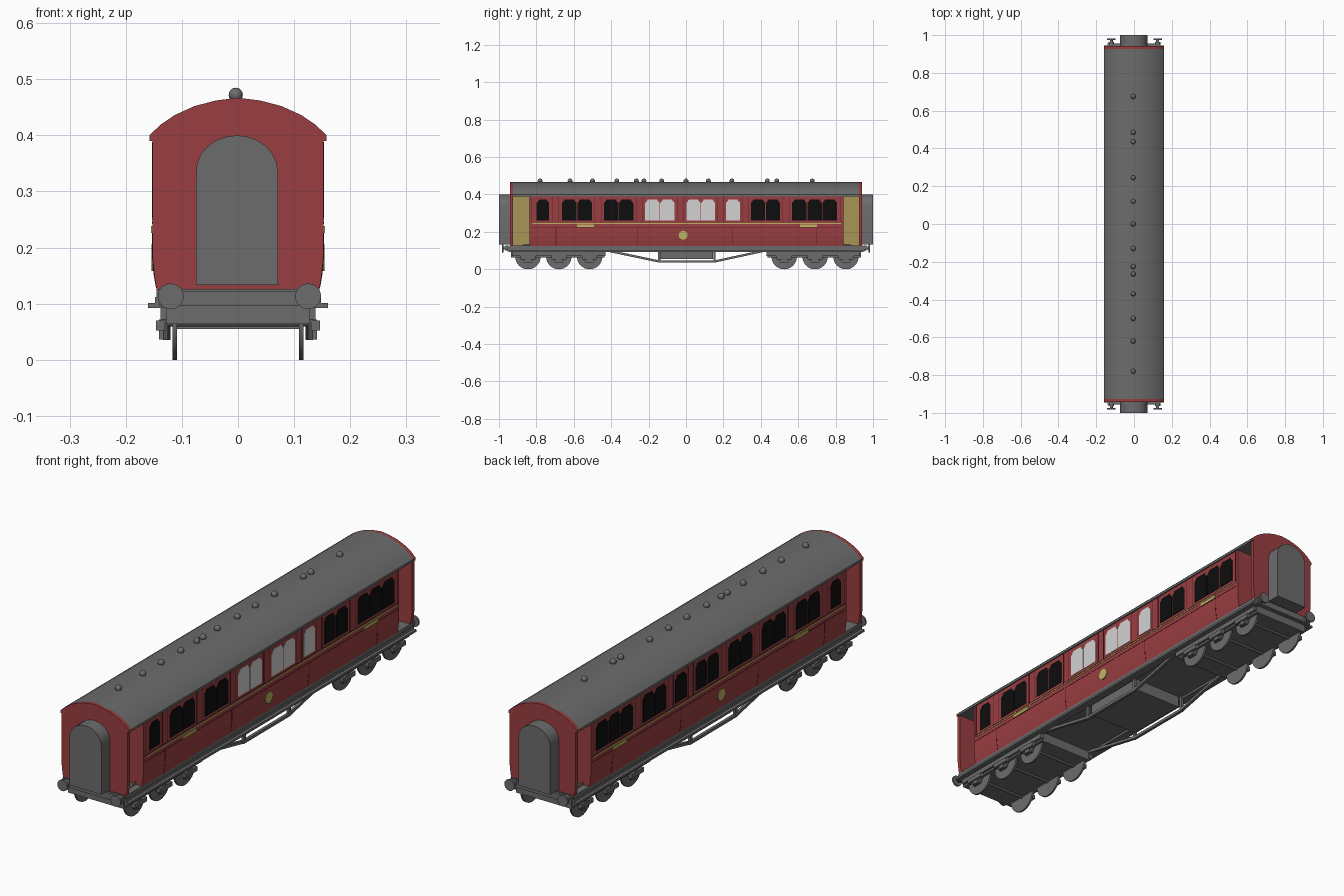
import bpy, bmesh, math
from mathutils import Vector

if "Cube" in bpy.data.objects:
    bpy.data.objects.remove(bpy.data.objects["Cube"])


def material(name, r, g, b):
    m = bpy.data.materials.new(name)
    m.diffuse_color = (r, g, b, 1)
    m.use_nodes = True
    m.node_tree.nodes["Principled BSDF"].inputs["Base Color"].default_value = m.diffuse_color
    return m


RED = material("maroon_red", 0.32, 0.048, 0.052)
GREY = material("dark_grey", 0.15, 0.15, 0.15)
TAN = material("tan", 0.39, 0.30, 0.095)
GOLD = material("gold", 0.50, 0.46, 0.12)
BLACK = material("black_glass", 0.004, 0.004, 0.004)
WHITE = material("pale_glass", 0.65, 0.65, 0.65)
LINE = material("dark_maroon", 0.10, 0.016, 0.03)


def prism(bm, pts, axis, a, b):
    """Extrude a flat outline: (y,z) points along x, or (x,z) points along y."""
    place = (lambda p, t: (t, p[0], p[1])) if axis == 'x' else (lambda p, t: (p[0], t, p[1]))
    ra = [bm.verts.new(place(p, a)) for p in pts]
    rb = [bm.verts.new(place(p, b)) for p in pts]
    n = len(pts)
    bm.faces.new(ra)
    bm.faces.new(rb[::-1])
    for i in range(n):
        bm.faces.new((ra[i], rb[i], rb[(i + 1) % n], ra[(i + 1) % n]))


def box(bm, x0, x1, y0, y1, z0, z1):
    prism(bm, rect(y0, y1, z0, z1), 'x', x0, x1)


def rect(u0, u1, v0, v1):
    return [(u0, v0), (u1, v0), (u1, v1), (u0, v1)]


def circle(u, v, r, n=24):
    return [(u + r * math.cos(2 * math.pi * i / n), v + r * math.sin(2 * math.pi * i / n)) for i in range(n)]


def bar(p, q, w):
    """Outline of a straight bar from p to q."""
    p, q = Vector(p), Vector(q)
    d = (q - p).normalized() * w / 2
    s = Vector((-d.y, d.x))
    return [tuple(v) for v in (p - s, q - s, q + s, p + s)]


def finish(name, bm, mat, smooth=False):
    bmesh.ops.recalc_face_normals(bm, faces=bm.faces)
    me = bpy.data.meshes.new(name)
    bm.to_mesh(me)
    bm.free()
    me.materials.append(mat)
    ob = bpy.data.objects.new(name, me)
    bpy.context.collection.objects.link(ob)
    if smooth:
        bpy.ops.object.select_all(action='DESELECT')
        ob.select_set(True)
        bpy.context.view_layer.objects.active = ob
        bpy.ops.object.shade_smooth_by_angle(angle=math.radians(35))
    return ob


def mirror_pts(half):
    return half + [(-x, z) for x, z in reversed(half) if x > 0]


SIDES = (-1, 1)
W = 0.152          # half width of the body
ROOF = [(0.158, 0.39), (0.158, 0.40), (0.138, 0.419), (0.113, 0.436), (0.078, 0.452), (0.04, 0.462), (0, 0.467)]
WALL = [(0.145, 0.125), (0.149, 0.15), (W, 0.18), (W, 0.39)]

# Main body between the two open vestibules
bm = bmesh.new()
prism(bm, mirror_pts(WALL), 'y', -0.838, 0.842)
finish("body_shell", bm, RED)

# End walls follow the body and roof outline
bm = bmesh.new()
for s in SIDES:
    prism(bm, mirror_pts(WALL + ROOF), 'y', s * 0.926, s * 0.942)
finish("end_walls", bm, RED)

# Roof
bm = bmesh.new()
prism(bm, mirror_pts(ROOF), 'y', -0.9395, 0.9395)
finish("roof", bm, GREY, True)

# Vestibule inner walls seen through the doorways
bm = bmesh.new()
for s in SIDES:
    box(bm, -0.06, 0.06, s * 0.838, s * 0.93, 0.125, 0.392)
finish("vestibule_walls", bm, TAN)

# Arched gangway connections
arch = [(0.073, 0.133), (0.073, 0.335)] + [
    (0.073 * math.cos(a), 0.335 + 0.065 * math.sin(a)) for a in [math.pi / 12 * i for i in range(1, 12)]
] + [(-0.073, 0.335), (-0.073, 0.133)]
bm = bmesh.new()
for s in SIDES:
    prism(bm, [(x - 0.002, z) for x, z in arch], 'y', s * 0.94, s)
finish("gangways", bm, GREY, True)

# Roof vents
bm = bmesh.new()
for y in (-0.78, -0.62, -0.5, -0.37, -0.265, -0.225, -0.13, 0, 0.12, 0.245, 0.435, 0.485, 0.675):
    r = bmesh.ops.create_uvsphere(bm, u_segments=14, v_segments=8, radius=0.013)
    bmesh.ops.translate(bm, verts=r['verts'], vec=(-0.004, y, 0.472))
finish("roof_vents", bm, GREY, True)

# Windows: groups given as start, end, count, pale on the right side or not
GROUPS = [(-0.80, -0.73, 1, 0), (-0.665, -0.50, 2, 0), (-0.44, -0.28, 2, 0), (-0.22, -0.06, 2, 1),
          (0.0, 0.158, 2, 1), (0.212, 0.29, 1, 1), (0.345, 0.505, 2, 0), (0.565, 0.81, 3, 0)]
dark, pale = bmesh.new(), bmesh.new()
for y0, y1, n, is_pale in GROUPS:
    step = (y1 - y0) / n
    for i in range(n):
        a, b = y0 + i * step + 0.002, y0 + (i + 1) * step - 0.002
        pane = [(a, 0.262), (b, 0.262), (b, 0.355), (b - 0.007, 0.362), (b - 0.014, 0.373),
                (a + 0.014, 0.373), (a + 0.007, 0.362), (a, 0.355)]
        for s in SIDES:
            prism(pale if is_pale and s > 0 else dark, pane, 'x', s * (W - 0.002), s * (W + 0.0015))
finish("dark_windows", dark, BLACK)
finish("pale_windows", pale, WHITE)

# Dark beading: uprights beside the windows, lower panel lines and seams
bm = bmesh.new()
gaps = [-0.825, 0.828] + [(GROUPS[i][1] + GROUPS[i + 1][0]) / 2 + d for i in range(7) for d in (-0.017, 0.017)]
for s in SIDES:
    for y in gaps:
        box(bm, s * 0.15, s * (W + 0.001), y - 0.0015, y + 0.0015, 0.252, 0.388)
    for z in (0.225, 0.25):
        box(bm, s * 0.15, s * (W + 0.001), -0.83, 0.835, z - 0.0012, z + 0.0012)
    for y in (-0.695, -0.257, 0.25, 0.70):
        seam = [(0.144, 0.128), (0.1462, 0.128), (0.15, 0.15), (0.153, 0.18), (0.153, 0.225), (0.144, 0.225)]
        prism(bm, [(s * x, z) for x, z in seam], 'y', y - 0.0015, y + 0.0015)
finish("beading", bm, LINE)

# Gold waist line, name plates and round crest
bm = bmesh.new()
for s in SIDES:
    box(bm, s * 0.15, s * (W + 0.0015), -0.82, 0.83, 0.242, 0.247)
    for y in (-0.537, 0.655):
        box(bm, s * 0.15, s * (W + 0.003), y - 0.046, y + 0.046, 0.226, 0.238)
    prism(bm, circle(-0.015, 0.182, 0.024, 12), 'x', s * 0.148, s * (W + 0.002))
finish("gold_trim", bm, GOLD)

# Underframe: floor, footboards, headstocks
bm = bmesh.new()
box(bm, -0.145, 0.145, -0.945, 0.945, 0.104, 0.126)
for s in SIDES:
    box(bm, s * 0.125, s * 0.16, -0.945, 0.945, 0.092, 0.101)
    box(bm, s * 0.128, s * 0.148, -0.945, 0.945, 0.101, 0.112)
    box(bm, -0.14, 0.14, s * 0.935, s * 0.955, 0.096, 0.122)
finish("underframe", bm, GREY)

# Buffers
bm = bmesh.new()
for s in SIDES:
    for x in (-0.12, 0.125):
        prism(bm, circle(x, 0.113, 0.008, 16), 'y', s * 0.95, s * 0.978)
        prism(bm, circle(x, 0.113, 0.014, 16), 'y', s * 0.95, s * 0.964)
        prism(bm, circle(x, 0.113, 0.023, 24), 'y', s * 0.975, s * 0.983)
finish("buffers", bm, GREY, True)

# Six-wheeled bogies: frame slab, side bars, axle guards and springs
AXLES = [-0.845, -0.68, -0.515, 0.525, 0.69, 0.855]
bm = bmesh.new()
for e in SIDES:
    box(bm, -0.128, 0.128, e * 0.435, e * 0.935, 0.064, 0.104)
    for s in SIDES:
        box(bm, s * 0.122, s * 0.138, e * 0.43, e * 0.93, 0.072, 0.096)
for y in AXLES:
    for s in SIDES:
        guard = [(y - 0.042, 0.076), (y - 0.02, 0.035), (y + 0.02, 0.035), (y + 0.042, 0.076)]
        prism(bm, guard, 'x', s * 0.125, s * 0.134)
        box(bm, s * 0.125, s * 0.141, y - 0.013, y + 0.013, 0.036, 0.072)
        box(bm, s * 0.13, s * 0.146, y - 0.04, y + 0.04, 0.052, 0.07)
finish("bogie_frames", bm, GREY)

# Wheels and axles
bm = bmesh.new()
for y in AXLES:
    prism(bm, circle(y, 0.068, 0.009, 12), 'x', -0.125, 0.125)
    for s in SIDES:
        prism(bm, circle(y, 0.068, 0.068, 32), 'x', s * 0.109, s * 0.117)
finish("wheels", bm, GREY, True)

# Truss rods with queen posts on both sides
bm = bmesh.new()
for s in SIDES:
    for p, q in [((-0.45, 0.106), (-0.145, 0.042)), ((-0.15, 0.041), (0.16, 0.041)), ((0.155, 0.042), (0.45, 0.106)),
                 ((-0.143, 0.04), (-0.143, 0.106)), ((0.153, 0.04), (0.153, 0.106))]:
        prism(bm, bar(p, q, 0.012), 'x', s * 0.12, s * 0.132)
finish("truss_rods", bm, GREY)

# Equipment box under the middle
bm = bmesh.new()
box(bm, -0.115, 0.115, -0.135, 0.145, 0.055, 0.106)
finish("equipment_box", bm, GREY)
